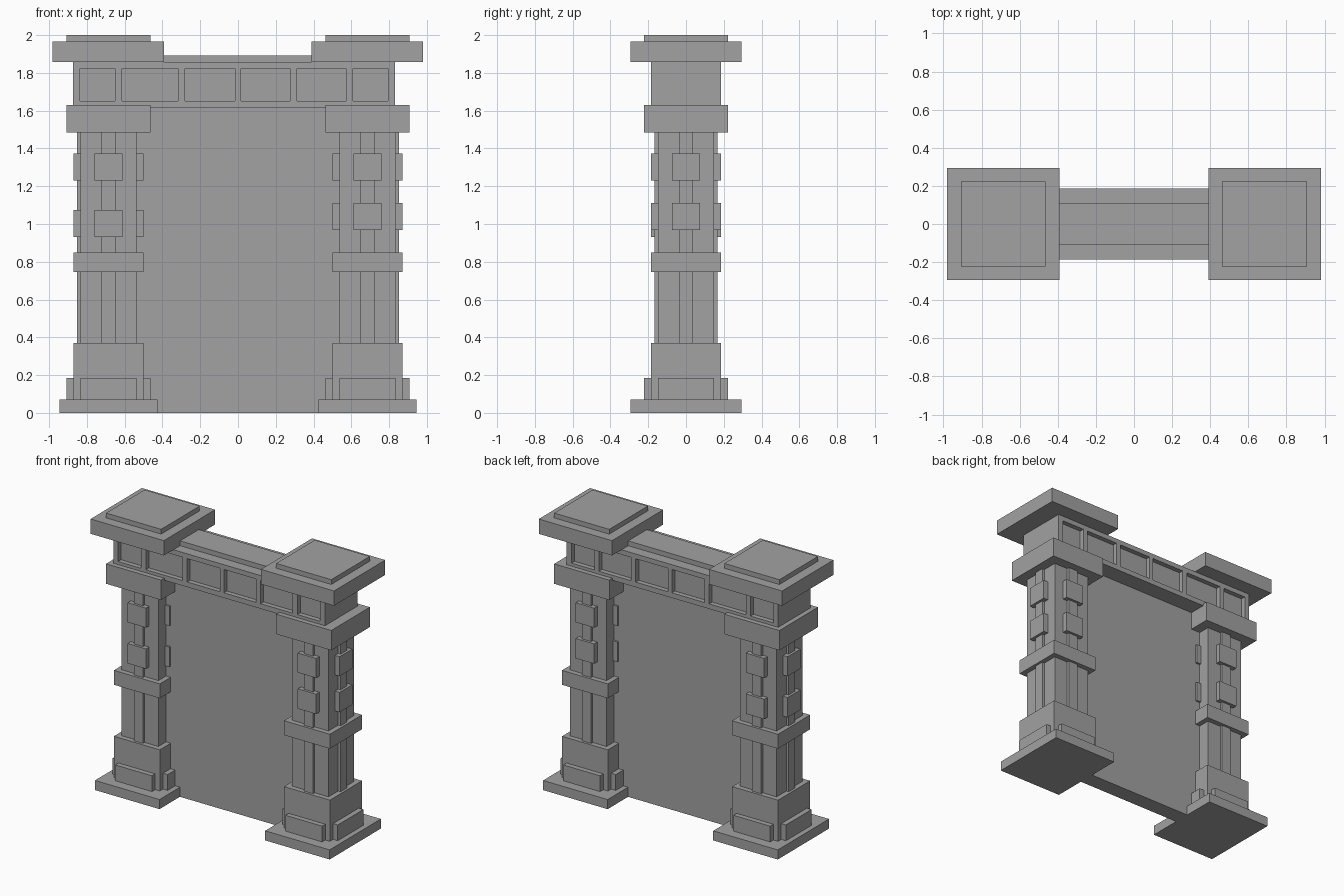
import bpy
import bmesh
from mathutils import Vector

cube = bpy.data.objects.get("Cube")
if cube:
    bpy.data.objects.remove(cube, do_unlink=True)

# Single stone colour
GREY = (0.36, 0.36, 0.36, 1)
stone = bpy.data.materials.new("grey_stone")
stone.use_nodes = True
stone.diffuse_color = GREY
stone.node_tree.nodes["Principled BSDF"].inputs["Base Color"].default_value = GREY


def add_box(bm, low, high):
    low, high = Vector(low), Vector(high)
    verts = bmesh.ops.create_cube(bm, size=1)["verts"]
    for v in verts:
        v.co = (low + high) / 2 + v.co * (high - low)


def finish(name, bm):
    mesh = bpy.data.meshes.new(name)
    bm.to_mesh(mesh)
    bm.free()
    mesh.materials.append(stone)
    obj = bpy.data.objects.new(name, mesh)
    bpy.context.collection.objects.link(obj)
    return obj


def block(name, cx, hx, hy, z0, z1):
    bm = bmesh.new()
    add_box(bm, (cx - hx, -hy, z0), (cx + hx, hy, z1))
    return finish(name, bm)


def four_sided(name, cx, half_width, reach, z0, z1):
    """Matching raised pieces on all four faces of a square pillar."""
    bm = bmesh.new()
    inner = 0.1
    for s in (-1, 1):
        a, b = sorted((s * inner, s * reach))
        add_box(bm, (cx - half_width, a, z0), (cx + half_width, b, z1))
        add_box(bm, (cx + a, -half_width, z0), (cx + b, half_width, z1))
    return finish(name, bm)


# Pillars: (part, half x, half y, bottom, top)
SQUARE_PARTS = [
    ("base", 0.26, 0.295, 0, 0.07),
    ("plinth", 0.185, 0.185, 0.07, 0.37),
    ("shaft", 0.148, 0.148, 0.37, 1.49),
    ("band", 0.185, 0.185, 0.745, 0.85),
    ("capital", 0.222, 0.222, 1.485, 1.63),
    ("cap", 0.295, 0.295, 1.857, 1.965),
    ("cap_top", 0.222, 0.222, 1.965, 2.0),
]
# The lower tiles sit at a different height on each pillar
for side, cx, tile_z in (("right", -0.686, 0.93), ("left", 0.685, 0.967)):
    for part, hx, hy, z0, z1 in SQUARE_PARTS:
        block(f"{side}_{part}", cx, hx, hy, z0, z1)
    four_sided(f"{side}_plinth_panels", cx, 0.148, 0.222, 0.07, 0.185)
    four_sided(f"{side}_shaft_ribs", cx, 0.037, 0.167, 0.37, 1.49)
    four_sided(f"{side}_upper_tiles", cx, 0.074, 0.185, 1.23, 1.372)
    four_sided(f"{side}_lower_tiles", cx, 0.074, 0.185, tile_z, tile_z + 0.145)

# Thin wall filling the opening, and the ridge above the beam
block("wall", 0, 0.6, 0.06, 0, 1.65)
block("beam_ridge", 0, 0.45, 0.108, 1.85, 1.892)

# Beam with sunken panels on front and back
PANELS = [(-0.836, -0.65), (-0.613, -0.317), (-0.28, -0.016),
          (0.016, 0.275), (0.312, 0.571), (0.608, 0.793)]
PANEL_Z = (1.652, 1.822)
bm = bmesh.new()
add_box(bm, (-0.873, -0.186, 1.615), (0.831, 0.186, 1.857))
cuts = [((x, 0, 0), (1, 0, 0)) for pair in PANELS for x in pair]
cuts += [((0, 0, z), (0, 0, 1)) for z in PANEL_Z]
for point, normal in cuts:
    bmesh.ops.bisect_plane(bm, geom=bm.verts[:] + bm.edges[:] + bm.faces[:],
                           plane_co=point, plane_no=normal)
bm.normal_update()
sunken = []
for f in bm.faces:
    c = f.calc_center_median()
    if (abs(f.normal.y) > 0.9 and PANEL_Z[0] < c.z < PANEL_Z[1]
            and any(a < c.x < b for a, b in PANELS)):
        sunken.append(f)
bmesh.ops.inset_individual(bm, faces=sunken, thickness=0, depth=-0.035)
finish("beam", bm)
